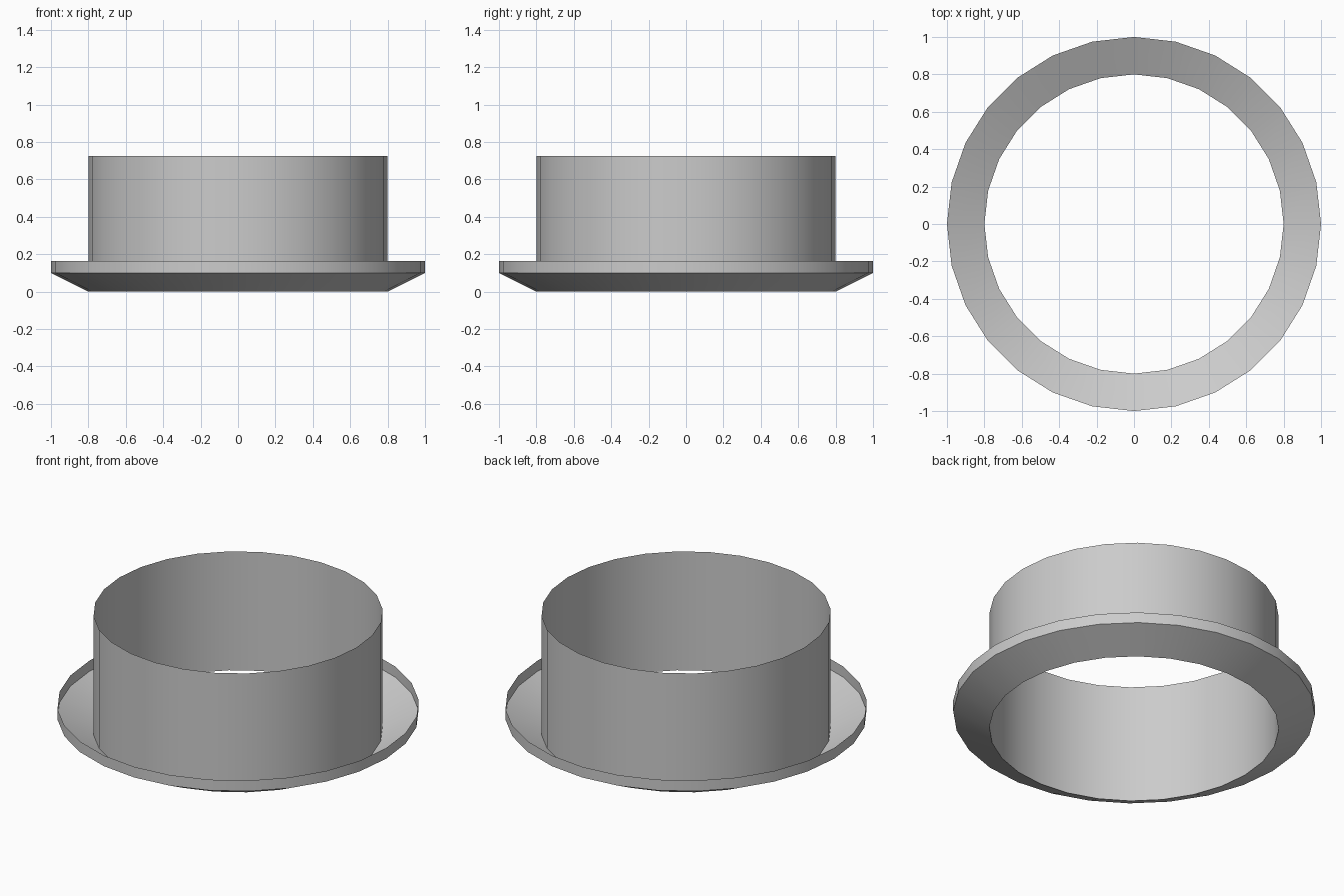
import bpy
import bmesh
import math

SIDES = 28

cube = bpy.data.objects.get("Cube")
if cube:
    bpy.data.objects.remove(cube, do_unlink=True)

# Single plain grey finish
grey = bpy.data.materials.new("plain_grey")
grey.use_nodes = True
colour = (0.6, 0.6, 0.6, 1)
grey.diffuse_color = colour
grey.node_tree.nodes["Principled BSDF"].inputs["Base Color"].default_value = colour


def revolve(name, profile):
    """Turn a (radius, height) profile into an open sheet around z."""
    bm = bmesh.new()
    rings = []
    for radius, height in profile:
        angles = [math.tau * i / SIDES for i in range(SIDES)]
        rings.append([bm.verts.new((radius * math.cos(a), radius * math.sin(a), height))
                      for a in angles])
    for low, high in zip(rings, rings[1:]):
        for i in range(SIDES):
            j = (i + 1) % SIDES
            bm.faces.new((low[i], low[j], high[j], high[i]))
    mesh = bpy.data.meshes.new(name)
    bm.to_mesh(mesh)
    bm.free()
    mesh.materials.append(grey)
    obj = bpy.data.objects.new(name, mesh)
    bpy.context.collection.objects.link(obj)
    bpy.ops.object.select_all(action='DESELECT')
    obj.select_set(True)
    bpy.context.view_layer.objects.active = obj
    bpy.ops.object.shade_smooth_by_angle(angle=math.radians(30))
    return obj


# Thin open tube
revolve("sleeve", [(0.8, 0), (0.8, 0.725)])

# Sloping collar with an upright lip, open on top
revolve("flange", [(0.8, 0), (1, 0.1), (1, 0.165)])
